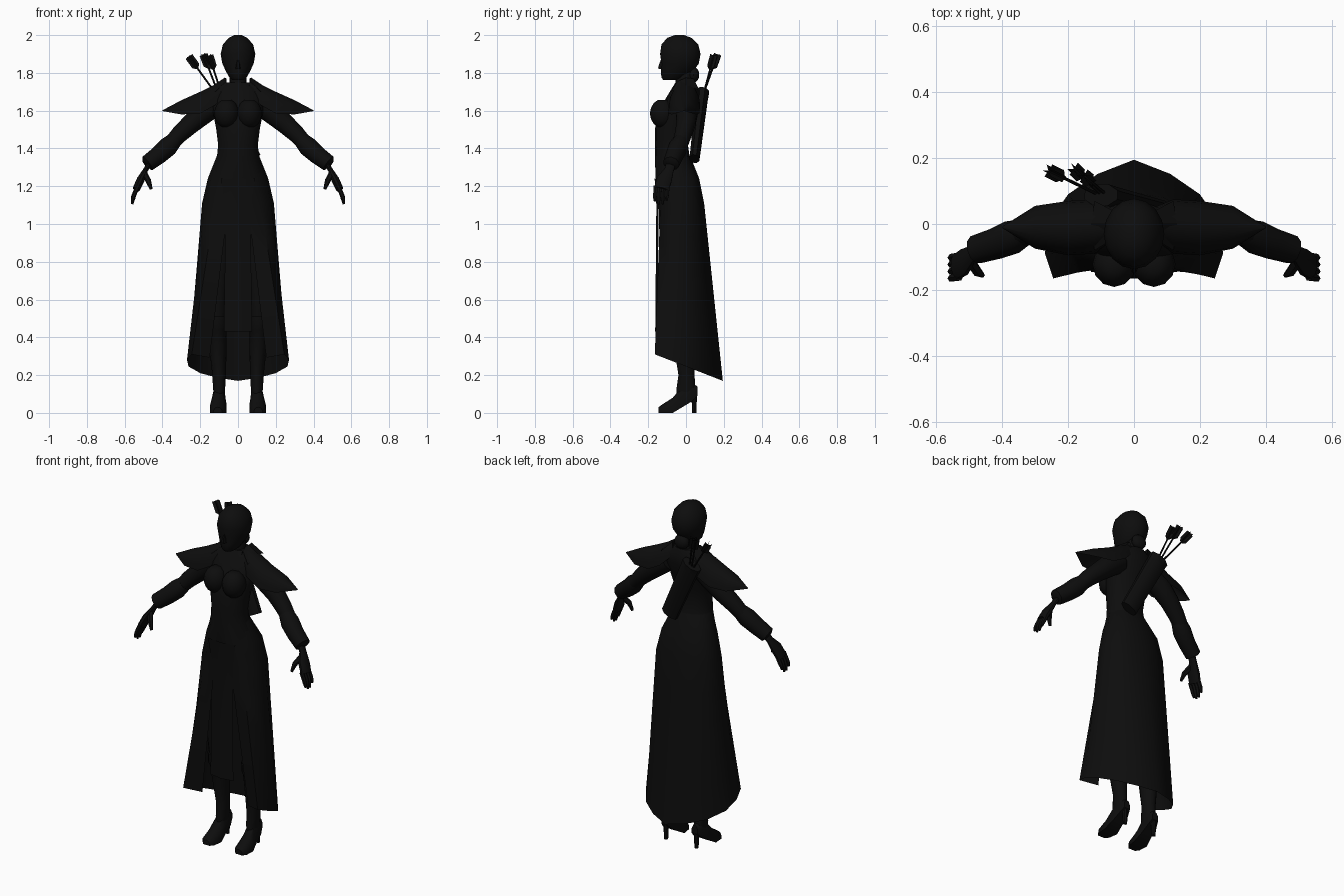
import bpy, bmesh, math
from mathutils import Vector

if "Cube" in bpy.data.objects:
    bpy.data.objects.remove(bpy.data.objects["Cube"])

black = bpy.data.materials.new("near_black")
black.diffuse_color = (0.004, 0.004, 0.004, 1)
black.use_nodes = True
black.node_tree.nodes["Principled BSDF"].inputs["Base Color"].default_value = black.diffuse_color


def loft(name, rings, closed=True, cap=True, angle=40):
    """Skin a list of equal-length point rings."""
    bm = bmesh.new()
    rows = [[bm.verts.new(p) for p in r] for r in rings]
    n = len(rows[0])
    for a, b in zip(rows, rows[1:]):
        for i in range(n if closed else n - 1):
            j = (i + 1) % n
            bm.faces.new((a[i], a[j], b[j], b[i]))
    if closed and cap:
        bm.faces.new(rows[0])
        bm.faces.new(rows[-1])
    bmesh.ops.recalc_face_normals(bm, faces=bm.faces)
    me = bpy.data.meshes.new(name)
    bm.to_mesh(me)
    bm.free()
    me.materials.append(black)
    ob = bpy.data.objects.new(name, me)
    bpy.context.collection.objects.link(ob)
    bpy.ops.object.select_all(action='DESELECT')
    bpy.context.view_layer.objects.active = ob
    ob.select_set(True)
    bpy.ops.object.shade_smooth_by_angle(angle=math.radians(angle))
    return ob


def oval(cx, z, rx, yf, yb, n=16):
    """Level oval given half width and front / back depth."""
    c, r = (yf + yb) / 2, (yb - yf) / 2
    return [(cx + rx * math.cos(t), c + r * math.sin(t), z)
            for t in (2 * math.pi * i / n for i in range(n))]


def tube(name, path, n=10, flat=1.0):
    """Round tube through (x, y, z, radius) stations."""
    pts = [Vector(p[:3]) for p in path]
    rings = []
    for i, p in enumerate(pts):
        d = (pts[min(i + 1, len(pts) - 1)] - pts[max(i - 1, 0)]).normalized()
        u = d.cross(Vector((0, 1, 0))).normalized()
        v = u.cross(d)
        r = path[i][3]
        rings.append([p + u * r * flat * math.cos(t) + v * r * math.sin(t)
                      for t in (2 * math.pi * k / n for k in range(n))])
    return loft(name, rings)


def ball(name, c, r, n=12):
    rings = []
    for i in range(1, 8):
        a = math.pi * i / 8
        s = math.sin(a)
        rings.append(oval(c[0], c[2] - r[2] * math.cos(a) * 1.04, r[0] * s,
                          c[1] - r[1] * s, c[1] + r[1] * s, n))
    return loft(name, rings)


# Head, hair knot, nose, neck
loft("head", [oval(0, *r) for r in (
    (1.762, .03, -.12, -.04), (1.775, .045, -.13, 0), (1.81, .065, -.133, .04),
    (1.85, .083, -.13, .068), (1.9, .092, -.137, .077), (1.95, .08, -.13, .065),
    (1.985, .05, -.10, .03), (2.0, .02, -.06, -.01))])
ball("hair_knot", (0, .04, 1.79), (.045, .03, .04))
loft("nose", [oval(0, 1.82, .014, -.148, -.11, 6), oval(0, 1.83, .012, -.15, -.11, 6),
              oval(0, 1.87, .006, -.135, -.11, 6)])
loft("neck", [oval(0, 1.70, .06, -.06, .05), oval(0, 1.75, .045, -.055, .04),
              oval(0, 1.82, .042, -.06, .04)])

# Body
loft("torso", [oval(0, *r) for r in (
    (1.1, .16, -.14, .07), (1.2, .16, -.155, .07), (1.28, .135, -.162, .04),
    (1.35, .112, -.165, .02), (1.42, .105, -.165, .01), (1.5, .115, -.165, .02),
    (1.58, .13, -.15, .045), (1.66, .145, -.11, .065), (1.71, .13, -.08, .065),
    (1.75, .07, -.055, .05))])
for s, side in ((1, "right"), (-1, "left")):
    ball("bust_" + side, (s * .06, -.122, 1.585), (.066, .069, .075))

    # Arm, flared bracer and hand
    tube("upper_arm_" + side, [(s * .11, .0, 1.64, .06), (s * .17, .005, 1.6, .062),
         (s * .25, 0, 1.53, .052), (s * .31, -.015, 1.475, .046), (s * .36, -.03, 1.42, .04)])
    tube("bracer_" + side, [(s * .335, -.025, 1.445, .042), (s * .37, -.04, 1.41, .052),
         (s * .42, -.06, 1.365, .048), (s * .48, -.078, 1.32, .044), (s * .485, -.08, 1.315, .028)])
    tube("palm_" + side, [(s * .46, -.075, 1.335, .026), (s * .49, -.09, 1.285, .026),
         (s * .515, -.115, 1.235, .042), (s * .538, -.13, 1.185, .04)], flat=.5)
    for k in range(4):
        y = -.098 - .021 * k
        drop = (.02, 0, 0, .015)[k]
        tube(f"finger_{k + 1}_{side}", [(s * .53, y, 1.2, .012), (s * .548, y - .002, 1.16, .012),
             (s * .555, y - .004, 1.135 + drop / 2, .011), (s * .56, y - .004, 1.105 + drop, .006)], 6)
    tube("thumb_" + side, [(s * .495, -.115, 1.265, .016), (s * .475, -.145, 1.23, .015),
         (s * .46, -.155, 1.185, .008)], 6)

    # Pointed shoulder cape: ridge, with front and back falling edges
    stations = ((.06, -.055, .05, 1.77, 1.69), (.12, -.09, .075, 1.74, 1.63),
                (.20, -.095, .07, 1.70, 1.585), (.30, -.075, .055, 1.655, 1.58),
                (.40, -.012, -.008, 1.602, 1.598))
    rows = []
    for x, yf, yb, zt, zl in stations:
        row = []
        for i in range(9):
            t = math.pi * i / 8
            row.append((s * x, (yf + yb) / 2 - (yb - yf) / 2 * math.cos(t),
                        zl + (zt - zl) * math.sin(t)))
        rows.append(row)
    loft("shoulder_cape_" + side, rows, closed=False, angle=30)
    # Stand-up collar tip
    loft("collar_" + side, [[(s * .055, -.06, 1.70), (s * .06, 0, 1.70), (s * .055, .05, 1.70)],
         [(s * .062, -.045, 1.755), (s * .07, 0, 1.775), (s * .062, .04, 1.77)],
         [(s * .12, -.08, 1.70), (s * .13, 0, 1.735), (s * .12, .07, 1.71)]], closed=False)

    # Leg, boot shaft with cuff, shoe and heel
    loft("leg_" + side, [oval(s * x, z, r, y - r, y + r, 12) for x, y, z, r in (
        (.08, -.04, 1.2, .08), (.085, -.045, 1.0, .078), (.1, -.05, .8, .06),
        (.11, -.045, .6, .05), (.11, -.03, .48, .046))])
    loft("boot_shaft_" + side, [oval(s * x, z, r, yf, yb, 12) for x, z, r, yf, yb in (
        (.11, .51, .054, -.09, .025), (.11, .45, .054, -.085, .03), (.109, .44, .047, -.08, .03),
        (.107, .36, .047, -.065, .05), (.1, .2, .036, -.04, .045), (.1, .13, .032, -.05, .05),
        (.1, .09, .028, -.05, .055))])
    foot = []
    for y, lo, hi, w in ((-.146, 0, .03, .022), (-.125, 0, .045, .038), (-.07, 0, .08, .044),
                         (-.02, .03, .14, .035), (.03, .06, .16, .031), (.06, .09, .14, .02)):
        cx = .1 - .04 * (y - .03)
        foot.append([(s * (cx + a * w), y, lo + b * (hi - lo)) for a, b in (
            (-1, 0), (1, 0), (1, .5), (.55, .9), (0, 1), (-.55, .9), (-1, .5))])
    loft("shoe_" + side, foot)
    loft("heel_" + side, [oval(s * .1, 0, .012, .033, .055, 8), oval(s * .1, .06, .014, .03, .057, 8),
                          oval(s * .1, .11, .024, .01, .06, 8)])

# Long skirt, open at the front, hem falling toward the back
waist = [(.02, -.165), (.05, -.155), (.095, -.11), (.112, -.07), (.095, -.02), (.055, .012), (0, .022)]
upper = [(.03, -.16), (.09, -.145), (.145, -.09), (.160, -.03), (.135, .035), (.075, .06), (0, .07)]
hips = [(.05, -.145), (.12, -.135), (.175, -.085), (.190, -.02), (.165, .045), (.09, .08), (0, .096)]
hem = [(.15, -.12), (.245, -.165), (.27, -.09), (.262, 0), (.2, .09), (.11, .152), (0, .195)]


def full(half, zf):
    right = [(x, y, zf(y)) for x, y in half]
    return right + [(-x, y, z) for x, y, z in right[-2::-1]]


top_row, hem_row = full(hips, lambda y: 1.11), full(hem, lambda y: .31 - .39 * (y + .165))
skirt = [full(waist, lambda y: 1.36), full(upper, lambda y: 1.24)]
for i in range(6):
    skirt.append([Vector(a).lerp(Vector(b), i / 5) for a, b in zip(top_row, hem_row)])
loft("skirt", skirt, closed=False, angle=50)

# Hanging front panel
loft("front_panel", [[(x * w, y + .012 * abs(x), z) for x in (-1, -.5, 0, .5, 1)] for w, y, z in (
    (.09, -.166, 1.24), (.07, -.157, 1.1), (.07, -.16, .75), (.075, -.163, .43))], closed=False)

# Quiver slung across the back
a, b = Vector((-.10, .088, 1.70)), Vector((.075, .045, 1.345))
d = (b - a).normalized()
u = d.cross(Vector((0, 1, 0))).normalized()
v = u.cross(d)
loft("quiver", [[p + u * w * math.cos(t) + v * h * math.sin(t)
                 for t in (2 * math.pi * (k + .5) / 8 for k in range(8))]
                for p, w, h in ((a, .06, .036), (a.lerp(b, .1), .058, .034), (b, .052, .028))], angle=30)

# Arrows with crossed feathers
for k, (p, q) in enumerate((((-.11, .09, 1.68), (-.255, .16, 1.88)),
                            ((-.10, .09, 1.68), (-.18, .165, 1.89)),
                            ((-.085, .09, 1.68), (-.15, .145, 1.885)))):
    p, q = Vector(p), Vector(q)
    d = (q - p).normalized()
    tube(f"arrow_shaft_{k + 1}", [(*p, .005), (*q, .005)], 6)
    u = d.cross(Vector((0, 1, 0))).normalized()
    v = u.cross(d)
    for m in range(3):
        e = u * math.cos(m * math.pi / 3) + v * math.sin(m * math.pi / 3)
        f0, f1 = q - d * .075, q - d * .055
        loft(f"feather_{k + 1}_{m + 1}", [[f0 - e * .004, f0 + e * .004], [f1 - e * .022, f1 + e * .022],
             [q + d * .008 - e * .022, q + d * .008 + e * .022]], closed=False)
